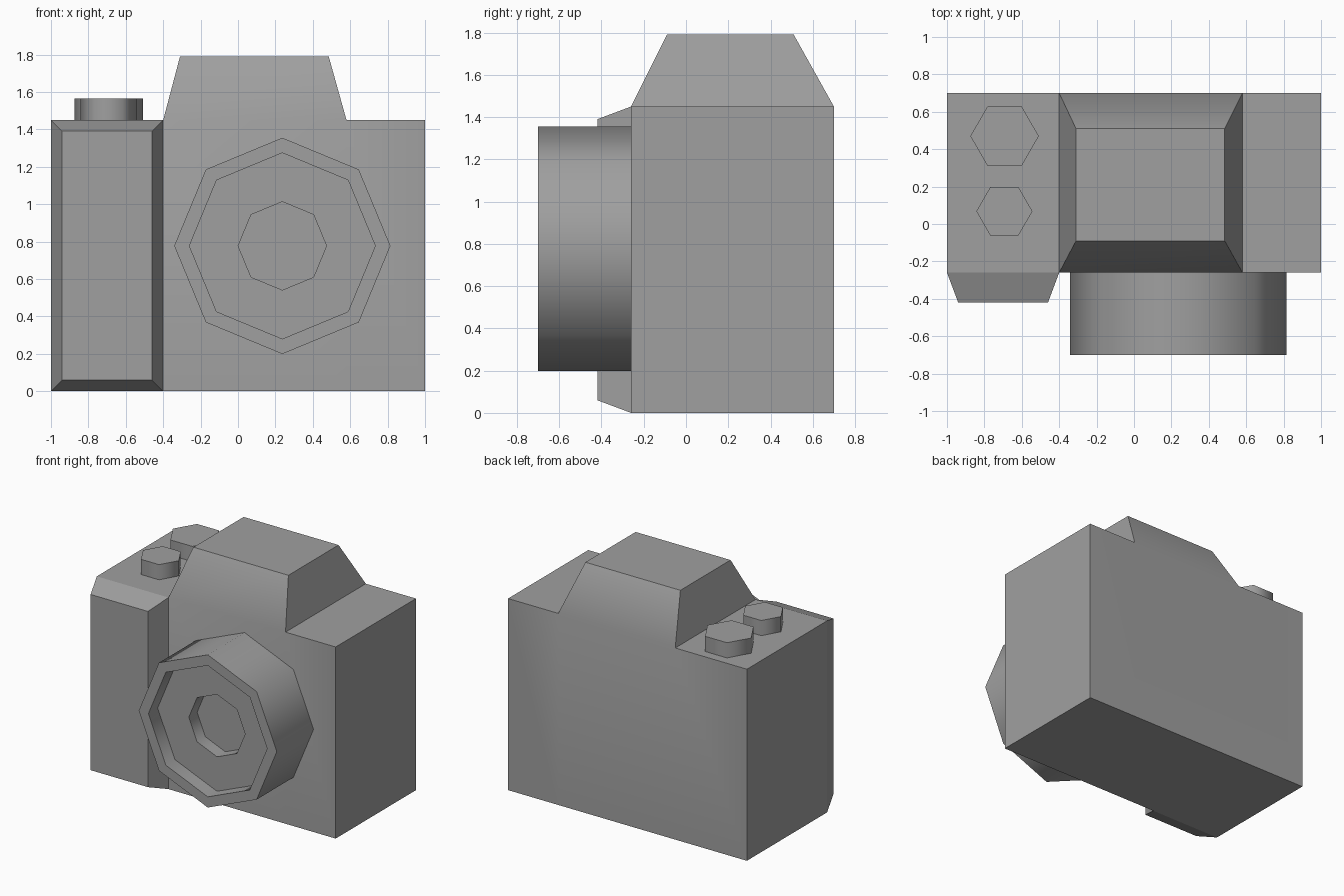
import bpy
import bmesh
import math
from mathutils import Vector, Matrix

cube = bpy.data.objects.get("Cube")
if cube:
    bpy.data.objects.remove(cube, do_unlink=True)

grey = bpy.data.materials.new("plain grey")
grey.use_nodes = True
COLOUR = (0.35, 0.35, 0.35, 1)
grey.diffuse_color = COLOUR
grey.node_tree.nodes["Principled BSDF"].inputs["Base Color"].default_value = COLOUR


def finish(name, bm):
    bmesh.ops.recalc_face_normals(bm, faces=bm.faces)
    mesh = bpy.data.meshes.new(name)
    bm.to_mesh(mesh)
    bm.free()
    mesh.materials.append(grey)
    obj = bpy.data.objects.new(name, mesh)
    bpy.context.collection.objects.link(obj)
    return obj


def turned(name, profile, sides, start, matrix):
    """Stack rings of (radius, height) around z; walls smooth, rims sharp."""
    bm = bmesh.new()
    rings = []
    for radius, height in profile:
        angles = [start + math.tau * i / sides for i in range(sides)]
        rings.append([bm.verts.new((radius * math.cos(a), radius * math.sin(a), height))
                      for a in angles])
    for (ra, ha), (rb, hb), low, high in zip(profile, profile[1:], rings, rings[1:]):
        for i in range(sides):
            j = (i + 1) % sides
            face = bm.faces.new((low[i], low[j], high[j], high[i]))
            face.smooth = ha != hb
    bm.faces.new(rings[0])
    bm.faces.new(rings[-1])
    obj = finish(name, bm)
    obj.data.transform(matrix)
    return obj


def taper_out(bm, face, corner_a, corner_b):
    """Extrude a rectangular face and fit its end between two corners."""
    low, high = Vector(corner_a), Vector(corner_b)
    middle = face.calc_center_median()
    result = bmesh.ops.extrude_face_region(bm, geom=[face])
    bmesh.ops.delete(bm, geom=[face], context='FACES_ONLY') if face.is_valid else None
    for v in [g for g in result["geom"] if isinstance(g, bmesh.types.BMVert)]:
        v.co = [high[k] if v.co[k] > middle[k] else low[k] for k in range(3)]


# Camera body: three columns, with the finder hump and the grip pulled out
FRONT, BACK, TOP = -0.26, 0.70, 1.45
bm = bmesh.new()
sections = []
for x in (-1, -0.4, 0.58, 1):
    sections.append([bm.verts.new((x, y, z)) for y, z in
                     ((FRONT, 0), (BACK, 0), (BACK, TOP), (FRONT, TOP))])
walls = []
for a, b in zip(sections, sections[1:]):
    walls.append([bm.faces.new((a[i], a[(i + 1) % 4], b[(i + 1) % 4], b[i]))
                  for i in range(4)])
bm.faces.new(sections[0])
bm.faces.new(sections[-1])
taper_out(bm, walls[1][2], (-0.31, -0.09, 1.79), (0.485, 0.51, 1.79))
taper_out(bm, walls[0][3], (-0.94, -0.42, 0.06), (-0.46, -0.42, 1.39))
bm.normal_update()
for face in bm.faces:
    grip = min(v.co.y for v in face.verts) < FRONT - 0.01
    face.smooth = abs(face.normal.y) > 0.7 and not grip
finish("camera_body", bm)

# Lens barrel with stepped recesses, pointing to the front
lens_profile = [(0.578, 0.26), (0.578, 0.70), (0.497, 0.70),
                (0.497, 0.59), (0.236, 0.59), (0.236, 0.49)]
turned("lens", lens_profile, 8, math.pi / 2,
       Matrix.Translation((0.237, 0, 0.777)) @ Matrix.Rotation(math.pi / 2, 4, 'X'))

# Hexagonal controls on the top plate
for name, x, y, radius in (("dial", -0.692, 0.47, 0.183),
                           ("shutter_button", -0.693, 0.068, 0.15)):
    turned(name, [(radius, TOP), (radius, 1.565)], 6, 0, Matrix.Translation((x, y, 0)))
